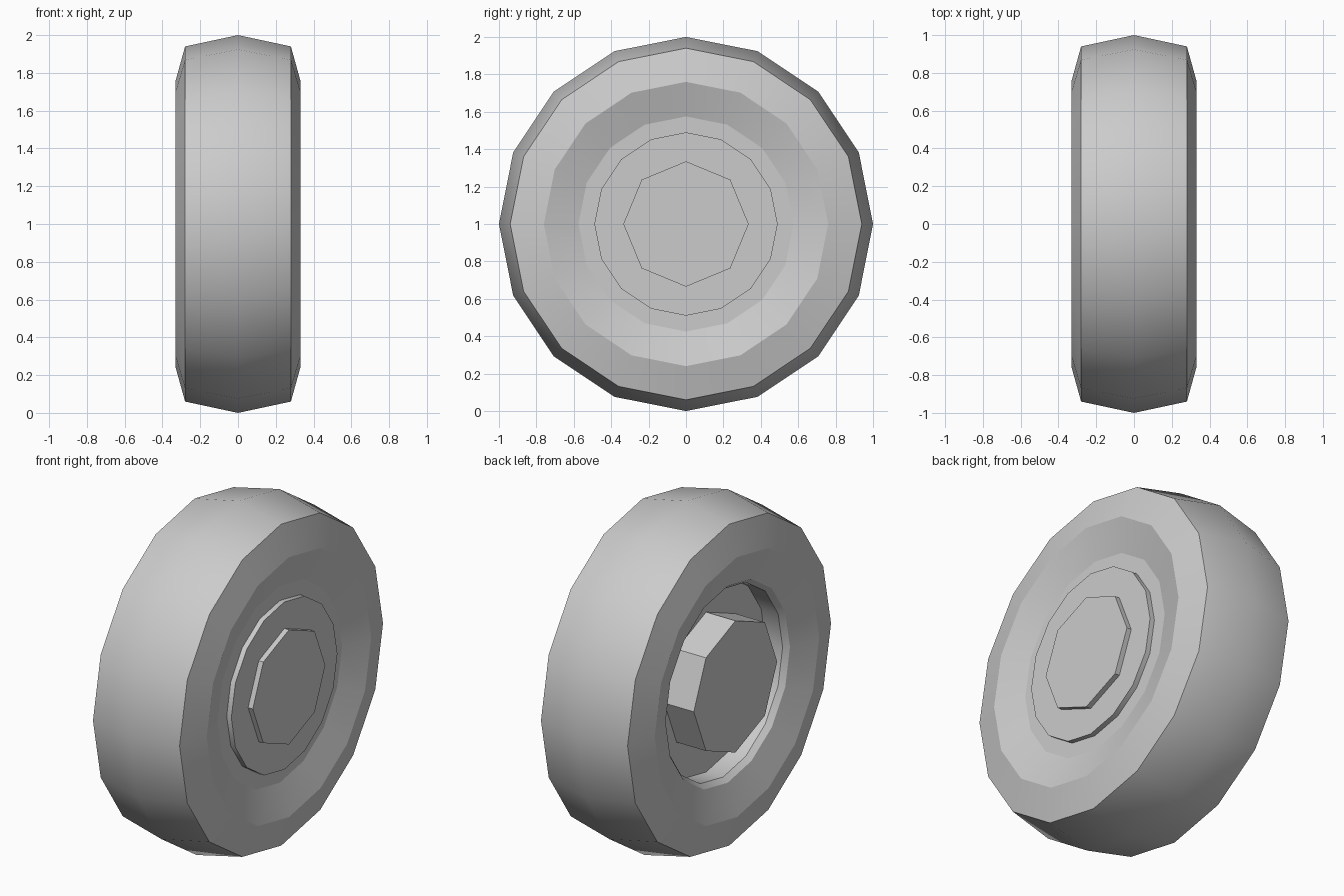
import bpy, bmesh, math

if "Cube" in bpy.data.objects:
    bpy.data.objects.remove(bpy.data.objects["Cube"])

CENTRE_Z = 1.0


def lathe(name, profile, sides, angle=30):
    """Spin (x, radius) points around the wheel axle (x axis)."""
    bm = bmesh.new()
    rings = []
    for x, r in profile:
        if r == 0:
            rings.append([bm.verts.new((x, 0, CENTRE_Z))])
            continue
        ring = []
        for i in range(sides):
            a = 2 * math.pi * i / sides
            ring.append(bm.verts.new((x, r * math.sin(a), CENTRE_Z + r * math.cos(a))))
        rings.append(ring)
    for a, b in zip(rings, rings[1:]):
        for i in range(sides):
            j = (i + 1) % sides
            if len(a) == 1:
                bm.faces.new((a[0], b[i], b[j]))
            elif len(b) == 1:
                bm.faces.new((a[i], b[0], a[j]))
            else:
                bm.faces.new((a[i], b[i], b[j], a[j]))
    bmesh.ops.recalc_face_normals(bm, faces=bm.faces)
    mesh = bpy.data.meshes.new(name)
    bm.to_mesh(mesh)
    bm.free()
    obj = bpy.data.objects.new(name, mesh)
    bpy.context.collection.objects.link(obj)
    bpy.ops.object.select_all(action='DESELECT')
    obj.select_set(True)
    bpy.context.view_layer.objects.active = obj
    bpy.ops.object.shade_smooth_by_angle(angle=math.radians(angle))
    return obj


# Tyre: crowned tread, bulging sidewalls, closed around the rim bore
half = [(0.27, 0.575), (0.33, 0.76), (0.28, 0.94)]
tyre = half + [(0.0, 1.0)] + [(-x, r) for x, r in reversed(half)]
tyre += [(-0.24, 0.55), (-0.13, 0.55), (0.2, 0.55), (0.27, 0.575)]
lathe("tyre", tyre, 16)

# Rim: dished at the back, flat flange and raised disc on the outer side
lathe("rim", [(-0.13, 0), (-0.13, 0.552), (0.27, 0.575), (0.27, 0.49),
              (0.30, 0.49), (0.30, 0)], 16)

# Outer octagonal hub cap
lathe("hub_cap", [(0.28, 0), (0.28, 0.335), (0.33, 0.335), (0.33, 0)], 8)

# Inner octagonal brake hub standing in the dish
lathe("inner_hub", [(-0.12, 0), (-0.12, 0.385), (-0.32, 0.385), (-0.32, 0)], 8)
